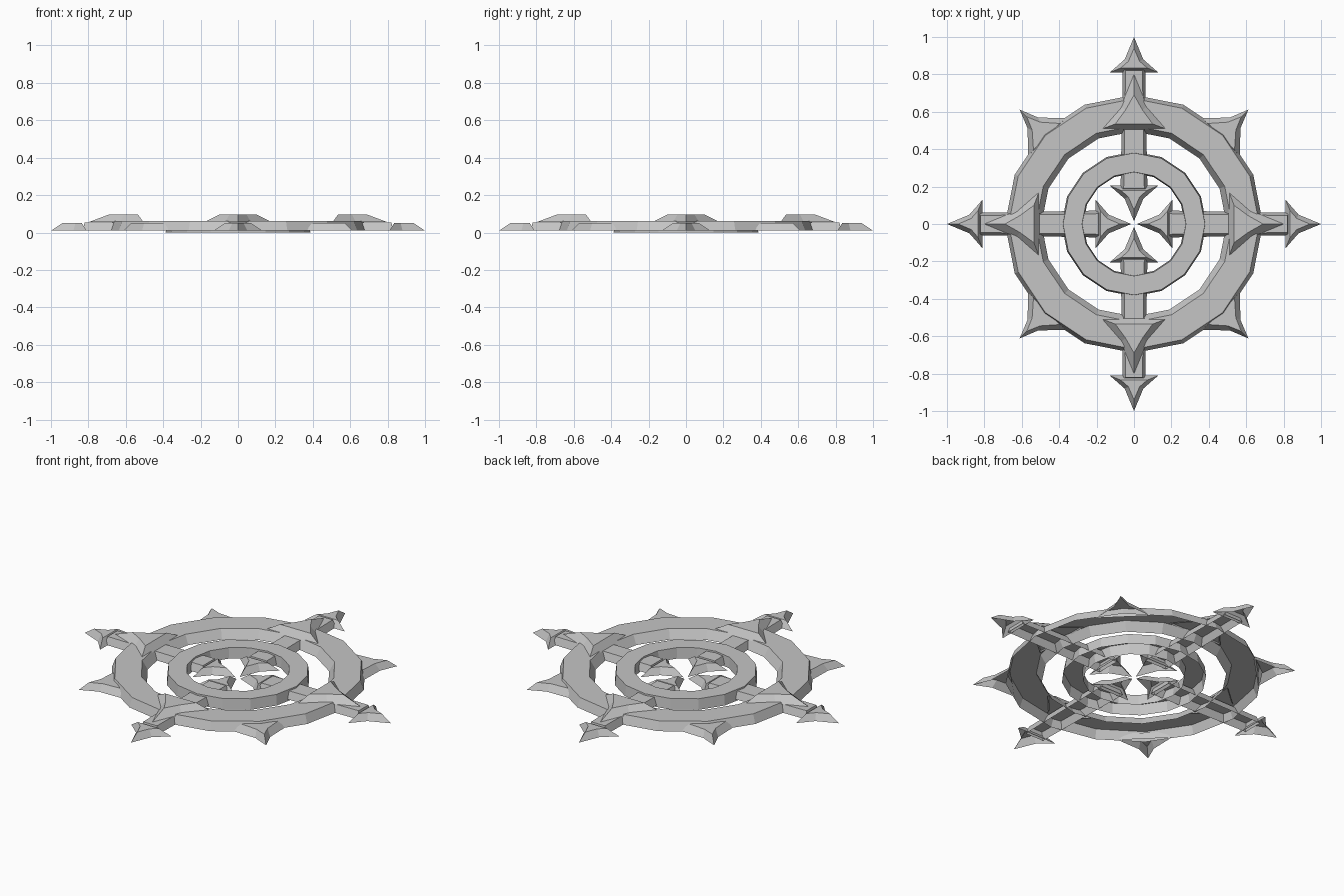
import bpy
import bmesh
from math import radians, cos, sin, tau
from mathutils import Matrix

cube = bpy.data.objects.get("Cube")
if cube:
    bpy.data.objects.remove(cube, do_unlink=True)

# One plain grey for the whole emblem
grey = bpy.data.materials.new("stone_grey")
grey.use_nodes = True
grey.diffuse_color = (0.56, 0.56, 0.56, 1)
grey.node_tree.nodes["Principled BSDF"].inputs["Base Color"].default_value = (0.56, 0.56, 0.56, 1)


def make_object(name, bm, angle=0):
    mesh = bpy.data.meshes.new(name)
    bm.to_mesh(mesh)
    bm.free()
    mesh.materials.append(grey)
    obj = bpy.data.objects.new(name, mesh)
    obj.matrix_world = Matrix.Rotation(radians(angle), 4, 'Z')
    bpy.context.collection.objects.link(obj)


def make_ring(name, section, sides=16):
    """Sweep an open (radius, height) section, outside to inside, around z."""
    bm = bmesh.new()
    loops = [[bm.verts.new((r * cos(tau * i / sides), r * sin(tau * i / sides), z))
              for r, z in section] for i in range(sides)]
    for i in range(sides):
        a, b = loops[i], loops[(i + 1) % sides]
        for j in range(len(section) - 1):
            bm.faces.new((a[j], b[j], b[j + 1], a[j + 1]))
    make_object(name, bm)


def make_plateau(name, base, top, z0, z1, angle):
    """Sloped shell, open below, from half outlines of (radius, half width)."""
    def outline(half, z):
        other = [(r, -w) for r, w in reversed(half) if w > 0]
        return [bm.verts.new((r, w, z)) for r, w in half + other]
    bm = bmesh.new()
    low, high = outline(base, z0), outline(top, z1)
    n = len(low)
    for i in range(n):
        j = (i + 1) % n
        bm.faces.new((low[i], low[j], high[j], high[i]))
    cap = bm.faces.new(high)
    # Turn every face outward from the upward-facing cap
    cap.normal_update()
    if cap.normal.z < 0:
        bmesh.ops.reverse_faces(bm, faces=bm.faces)
    make_object(name, bm, angle)


def place(half, tip, direction=1):
    """Put an arrow outline, measured back from its tip, at a radius."""
    return [(tip - direction * d, w) for d, w in half]


# Rings, hollow underneath
make_ring("outer_ring", [(0.69, 0.01), (0.67, 0.062), (0.525, 0.062), (0.495, 0.01)])
make_ring("inner_ring", [(0.387, 0), (0.38, 0.062), (0.278, 0.062), (0.272, 0)])

# Concave arrowhead outlines: tip, waist, barb
small_base = [(0, 0), (0.12, 0.05), (0.19, 0.13)]
small_top = [(0.06, 0), (0.13, 0.03), (0.165, 0.07)]
large_base = [(0, 0), (0.17, 0.07), (0.295, 0.18)]
large_top = [(0.11, 0), (0.19, 0.045), (0.265, 0.1)]
spike_base = [(0, 0), (0.1, 0.04), (0.21, 0.145)]
spike_top = [(0.055, 0), (0.125, 0.03), (0.205, 0.1)]

# Four arms, each with an outer, a raised and an inward arrowhead
for name, angle in (("left", 0), ("back", 90), ("right", 180), ("front", 270)):
    make_plateau(name + "_spoke", [(0.83, 0.06), (0.18, 0.072)],
                 [(0.82, 0.045), (0.19, 0.055)], 0.01, 0.053, angle)
    make_plateau(name + "_outer_arrowhead", place(small_base, 1), place(small_top, 1),
                 0.01, 0.05, angle)
    make_plateau(name + "_inner_arrowhead", place(small_base, 0.015, -1),
                 place(small_top, 0.015, -1), 0.01, 0.05, angle)
    make_plateau(name + "_raised_arrowhead", place(large_base, 0.8),
                 place(large_top, 0.8), 0.055, 0.096, angle)
    # Diagonal spike on the ring rim
    make_plateau(name + "_diagonal_spike", place(spike_base, 0.865),
                 place(spike_top, 0.865), 0.01, 0.05, angle + 45)
